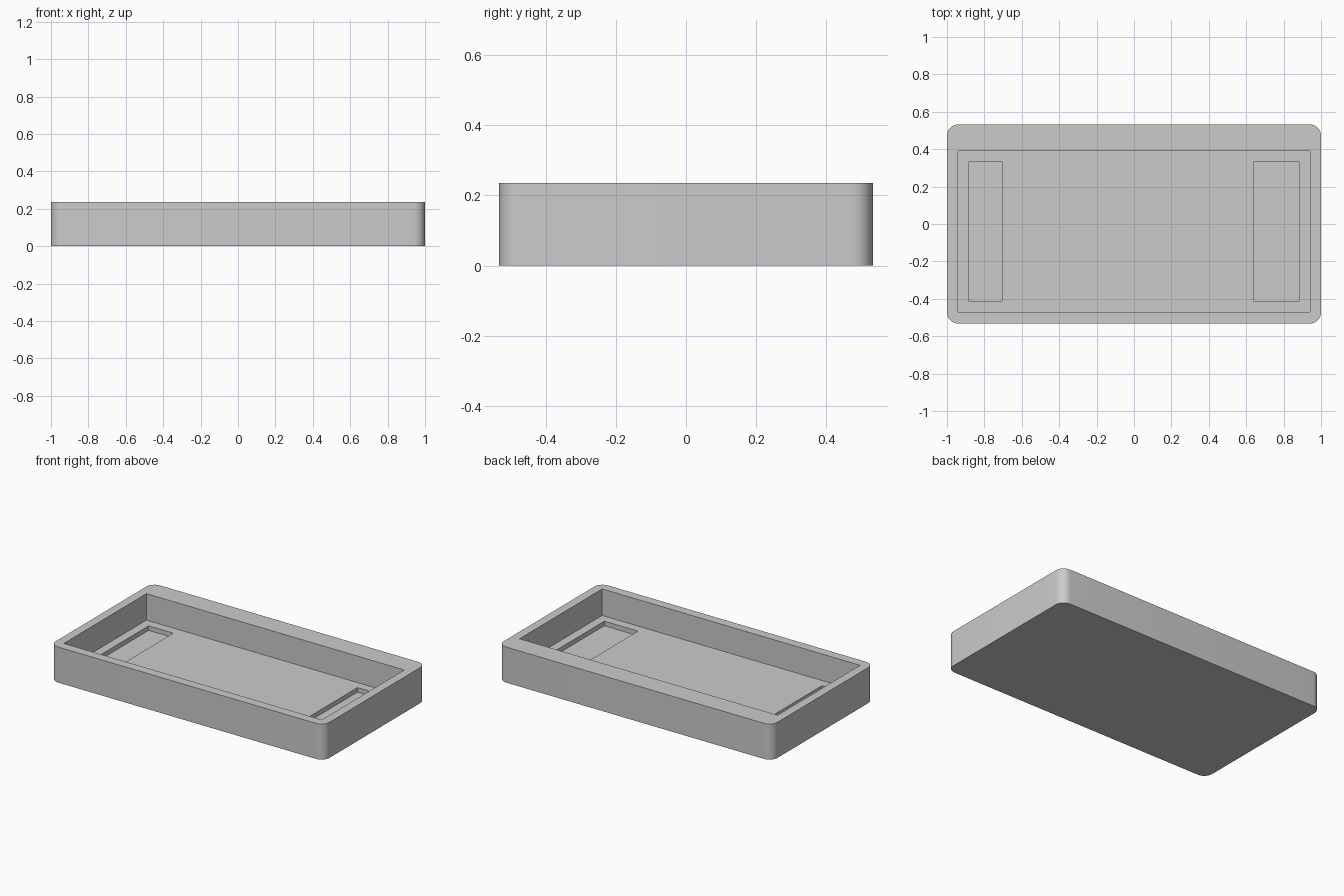
import bpy
import bmesh
import math
from mathutils import Vector

old = bpy.data.objects.get("Cube")
if old:
    bpy.data.objects.remove(old, do_unlink=True)

HEIGHT, FLOOR, POCKET_FLOOR = 0.235, 0.06, 0.03
CORNER = 0.06

grey = bpy.data.materials.new("light grey")
grey.use_nodes = True
colour = (0.6, 0.6, 0.6, 1)
grey.diffuse_color = colour
grey.node_tree.nodes["Principled BSDF"].inputs["Base Color"].default_value = colour


def box(name, low, high, radius=0):
    """Box between two corners, with optionally rounded upright edges."""
    low, high = Vector(low), Vector(high)
    bm = bmesh.new()
    bmesh.ops.create_cube(bm, size=1)
    bmesh.ops.scale(bm, vec=high - low, verts=bm.verts)
    bmesh.ops.translate(bm, vec=(low + high) / 2, verts=bm.verts)
    if radius:
        upright = [e for e in bm.edges
                   if abs(e.verts[0].co.z - e.verts[1].co.z) > 0.01]
        bmesh.ops.bevel(bm, geom=upright, offset=radius, segments=10,
                        profile=0.5, affect='EDGES')
    mesh = bpy.data.meshes.new(name)
    bm.to_mesh(mesh)
    bm.free()
    mesh.materials.append(grey)
    obj = bpy.data.objects.new(name, mesh)
    bpy.context.collection.objects.link(obj)
    return obj


def carve(body, cutter):
    """Subtract the cutter from the body, then discard it."""
    cutter.hide_render = True
    mod = body.modifiers.new("carve", 'BOOLEAN')
    mod.operation = 'DIFFERENCE'
    mod.solver = 'EXACT'
    mod.object = cutter
    bpy.context.view_layer.objects.active = body
    bpy.ops.object.modifier_apply(modifier=mod.name)
    bpy.data.objects.remove(cutter, do_unlink=True)


# Tray body with rounded corners
tray = box("tray", (-1, -0.532, 0), (1, 0.532, HEIGHT), CORNER)

# Main cavity, leaving a thicker back wall
carve(tray, box("cavity_cutter", (-0.942, -0.471, FLOOR), (0.942, 0.39, 0.4)))

# Shallow pockets in the floor at both ends
for name, x0, x1 in (("narrow", -0.885, -0.705), ("wide", 0.64, 0.885)):
    carve(tray, box(name + "_pocket_cutter",
                    (x0, -0.412, POCKET_FLOOR), (x1, 0.332, 0.15)))

# Smooth corners, crisp edges elsewhere
bpy.ops.object.select_all(action='DESELECT')
tray.select_set(True)
bpy.context.view_layer.objects.active = tray
bpy.ops.object.shade_smooth_by_angle(angle=math.radians(30))
